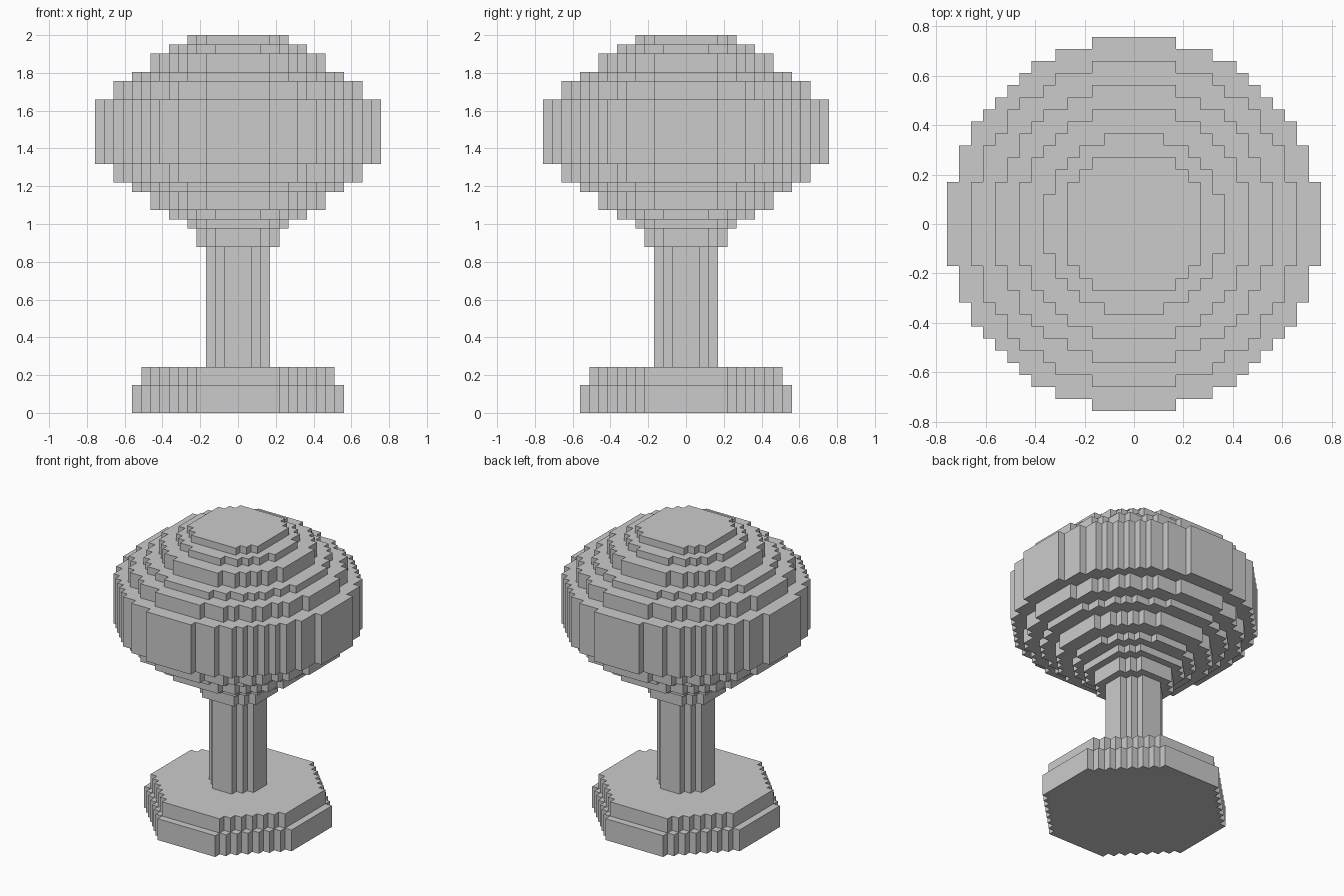
import bpy
import bmesh

cube = bpy.data.objects.get("Cube")
if cube:
    bpy.data.objects.remove(cube, do_unlink=True)

U = 2 / 41  # size of one block

grey = bpy.data.materials.new("plain grey")
grey.use_nodes = True
COLOUR = (0.6, 0.6, 0.6, 1)
grey.diffuse_color = COLOUR
grey.node_tree.nodes["Principled BSDF"].inputs["Base Color"].default_value = COLOUR


def cells(inside):
    span = range(-16, 17)
    return {(x, y) for x in span for y in span if inside(abs(x), abs(y))}


def disc(r):
    return cells(lambda x, y: x * x + y * y <= r * r)


def octagon(r, corner):
    return cells(lambda x, y: max(x, y) <= r and x + y <= corner)


# Layers from the ground up: part, bottom, top, block footprint
layers = [
    ("base", 0, 3, octagon(11, 15)),
    ("base", 3, 5, octagon(10, 14)),
    ("stem", 5, 18, disc(3.5)),
    ("collar", 18, 20, disc(4.5)),
]

# The crown is stepped symmetrically about its widest band
crown = [(20, 21, 5.9), (21, 22, 7.5), (22, 24, 9.5), (24, 25, 11.5), (25, 27, 13.5)]
layers += [("crown", a, b, disc(r)) for a, b, r in crown]
layers.append(("crown", 27, 34, disc(15.5)))
layers += [("crown", 61 - b, 61 - a, disc(r)) for a, b, r in reversed(crown)]


def add_layer(bm, index):
    """Add only the exposed faces of one layer of blocks."""
    _, low, high, shape = layers[index]
    below = layers[index - 1][3] if index else set()
    above = layers[index + 1][3] if index + 1 < len(layers) else set()

    def quad(*points):
        bm.faces.new([bm.verts.new([c * U for c in p]) for p in points])

    for x, y in shape:
        ring = [(x - .5, y - .5), (x + .5, y - .5), (x + .5, y + .5), (x - .5, y + .5)]
        if (x, y) not in above:
            quad(*[(*p, high) for p in ring])
        if (x, y) not in below:
            quad(*[(*p, low) for p in reversed(ring)])
        for i, (dx, dy) in enumerate([(0, -1), (1, 0), (0, 1), (-1, 0)]):
            if (x + dx, y + dy) not in shape:
                p, q = ring[i], ring[(i + 1) % 4]
                quad((*p, low), (*q, low), (*q, high), (*p, high))


# One object per part, with flat regions merged into large faces
for part in ("base", "stem", "collar", "crown"):
    bm = bmesh.new()
    for i, layer in enumerate(layers):
        if layer[0] == part:
            add_layer(bm, i)
    bmesh.ops.remove_doubles(bm, verts=bm.verts, dist=U / 100)
    bmesh.ops.dissolve_limit(bm, angle_limit=0.01, verts=bm.verts, edges=bm.edges)
    mesh = bpy.data.meshes.new(part)
    bm.to_mesh(mesh)
    bm.free()
    mesh.materials.append(grey)
    bpy.context.collection.objects.link(bpy.data.objects.new(part, mesh))
